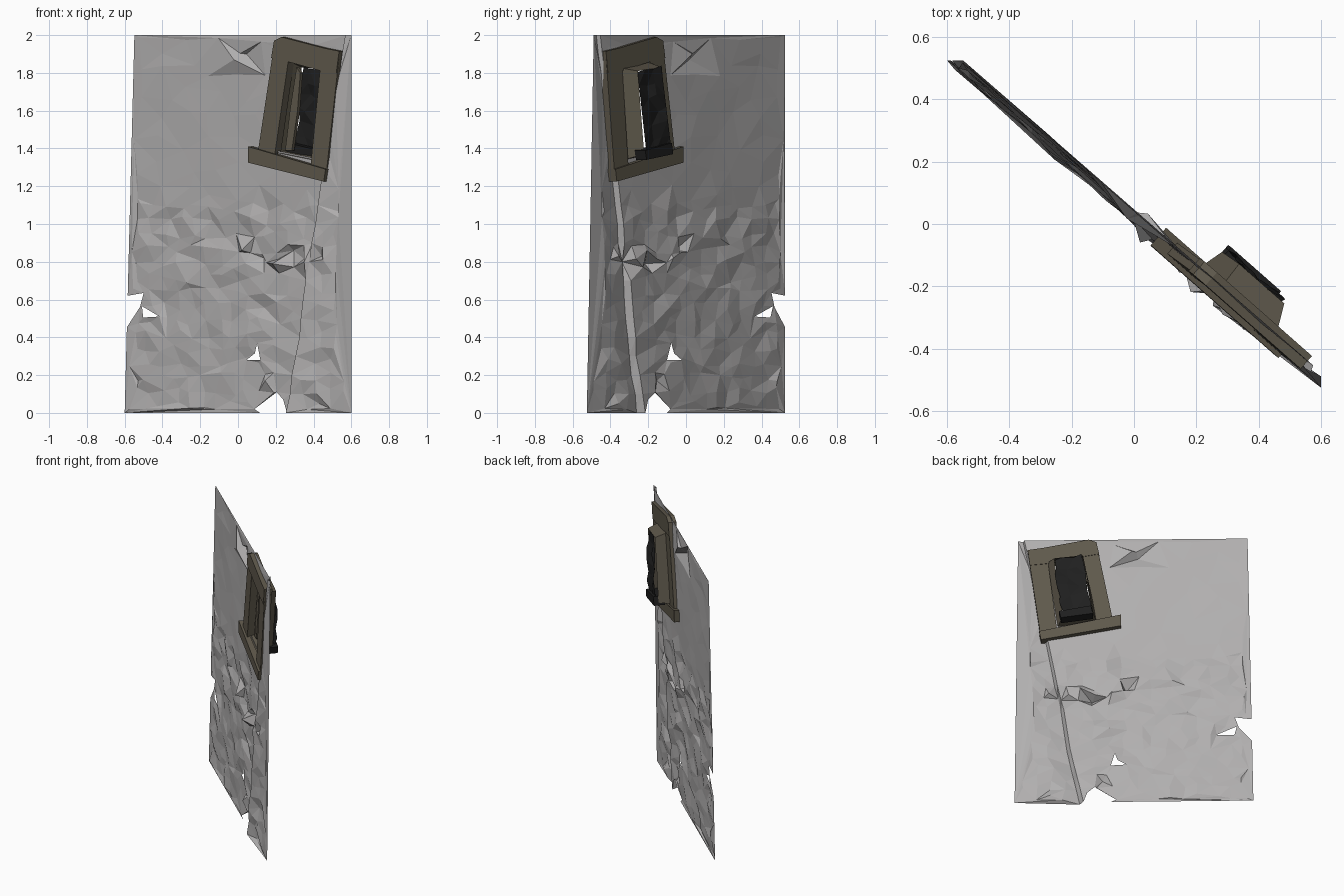
import bpy, bmesh, random
from mathutils import Vector
from mathutils.geometry import delaunay_2d_cdt

random.seed(4)
if "Cube" in bpy.data.objects:
    bpy.data.objects.remove(bpy.data.objects["Cube"], do_unlink=True)


def material(name, color):
    m = bpy.data.materials.new(name)
    m.use_nodes = True
    m.diffuse_color = (*color, 1)
    bsdf = m.node_tree.nodes["Principled BSDF"]
    bsdf.inputs["Base Color"].default_value = (*color, 1)
    bsdf.inputs["Roughness"].default_value = 0.8
    return m


PLASTER = material("grey plaster", (0.44, 0.43, 0.43))
WOOD = material("weathered wood", (0.115, 0.10, 0.072))
DARK = material("dark pane", (0.014, 0.014, 0.014))

BACK = Vector((0.659, 0.753, 0))  # direction out of the rear of the wall


def on_wall(x, z, depth=0.0):
    """Point on the leaning diagonal wall, pushed to the rear by depth."""
    return Vector((x, -0.875 * x + 0.0225 * z, z)) + BACK * depth


def make_object(name, bm, mat):
    mesh = bpy.data.meshes.new(name)
    bm.to_mesh(mesh)
    bm.free()
    mesh.materials.append(mat)
    obj = bpy.data.objects.new(name, mesh)
    bpy.context.collection.objects.link(obj)
    return obj


def inside(p, poly):
    hit = False
    for a, b in zip(poly, poly[1:] + poly[:1]):
        if (a[1] > p[1]) != (b[1] > p[1]):
            if p[0] < a[0] + (p[1] - a[1]) * (b[0] - a[0]) / (b[1] - a[1]):
                hit = not hit
    return hit


def crack_x(z):
    path = [(0, 0.26), (0.4, 0.33), (0.75, 0.37), (0.9, 0.40), (1.24, 0.45), (2, 0.575)]
    for (z0, x0), (z1, x1) in zip(path, path[1:]):
        if z <= z1:
            return x0 + (x1 - x0) * (z - z0) / (z1 - z0)
    return path[-1][1]


def left_edge(z):
    return -0.6 + 0.0257 * z


# Wall sheet: outline, torn holes and window opening
notch = [(-0.7, 0.6), (-0.5, 0.635), (-0.52, 0.56), (-0.7, 0.28)]
tear = [(-0.51, 0.565), (-0.41, 0.51), (-0.5, 0.505)]
hole = [(0.1, 0.37), (0.12, 0.28), (0.04, 0.28), (0.085, 0.315)]
bite = [(0.13, -0.01), (0.09, 0.02), (0.2, 0.11), (0.24, 0.07), (0.262, -0.01)]
opening = [(0.27, 1.87), (0.46, 1.85), (0.4, 1.35), (0.2, 1.39)]
holes = [notch, tear, hole, bite, opening]
outline = [(left_edge(0), 0), (0.6, 0), (0.6, 2), (left_edge(2), 2)]

points, edges = [], []


def add_path(path, closed):
    first = len(points)
    points.extend(Vector(p) for p in path)
    n = len(path)
    edges.extend((first + i, first + (i + 1) % n) for i in range(n if closed else n - 1))


add_path(outline, True)
for h in holes:
    add_path(h, True)
heights = [i / 10 for i in range(21)]
for side in (0, 0.007):
    add_path([(crack_x(z) + side, z) for z in heights], False)

# Scattered vertices, denser on the battered lower half
z = 0.04
while z < 1.96:
    step = 0.075 if z < 1.1 else 0.13
    x = left_edge(z) + 0.04
    while x < 0.57:
        p = (x + random.uniform(-0.3, 0.3) * step, z + random.uniform(-0.35, 0.35) * step)
        if (abs(p[0] - crack_x(p[1])) > 0.035 and 0.01 < p[1] < 1.99
                and left_edge(p[1]) + 0.01 < p[0] < 0.59
                and not any(inside(p, h) for h in holes)):
            points.append(Vector(p))
        x += step
    z += step

# Sharp local dents: x, height, depth
dents = [(0.05, 0.86, -0.04), (0.12, 0.82, 0.02), (0.22, 0.79, -0.045), (0.28, 0.86, 0.02),
         (0.38, 0.80, -0.05), (0.43, 0.83, 0.02), (0.0, 1.87, -0.035), (0.03, 1.9, 0.02),
         (0.16, 0.17, -0.03)]
dent_depth = {}
for x, z, d in dents:
    dent_depth[len(points)] = d
    points.append(Vector((x, z)))

verts, _, faces, origins, _, _ = delaunay_2d_cdt(points, edges, [], 0, 1e-5)
bm = bmesh.new()
sheet = []
for v, origin in zip(verts, origins):
    x, z = v
    pos = on_wall(x, z)
    border = z < 0.005 or z > 1.995 or x > 0.595 or x < left_edge(z) + 0.005
    if not border:
        pos += BACK * random.gauss(0, 0.0065 if z < 1.1 else 0.0025)
    for i in origin:
        pos += BACK * dent_depth.get(i, 0)
    # Stepped fold along the crack, fading to both sides
    gap = x - crack_x(z)
    strength = max(0, 1 - abs(gap) / 0.13) * (1 - 0.32 * z)
    if gap > 0.003:
        pos.y -= 0.03 * strength
        if gap < 0.01:
            pos.x -= 0.014
    else:
        pos.y += 0.012 * strength
    pos.x = min(max(pos.x, -0.6), 0.6)
    sheet.append(bm.verts.new(pos))
for f in faces:
    centre = sum((verts[i] for i in f), Vector((0, 0))) / len(f)
    if inside(centre, outline) and not any(inside(centre, h) for h in holes):
        bm.faces.new([sheet[i] for i in f])
bmesh.ops.delete(bm, geom=[v for v in bm.verts if not v.link_faces], context='VERTS')
make_object("wall_sheet", bm, PLASTER)


def board(name, shape, front, rear, mat=WOOD):
    """Plank with a given outline on the wall and a front and rear depth."""
    bm = bmesh.new()
    a = [bm.verts.new(on_wall(x, z, front)) for x, z in shape]
    b = [bm.verts.new(on_wall(x, z, rear)) for x, z in shape]
    bm.faces.new(a)
    bm.faces.new(b[::-1])
    n = len(shape)
    for i in range(n):
        bm.faces.new((a[i], b[i], b[(i + 1) % n], a[(i + 1) % n]))
    bmesh.ops.recalc_face_normals(bm, faces=bm.faces)
    return make_object(name, bm, mat)


# Crooked window frame, seen on both sides of the wall
board("left_jamb", [(0.20, 1.90), (0.12, 1.37), (0.21, 1.36), (0.285, 1.88)], -0.025, 0.022)
board("right_jamb", [(0.455, 1.86), (0.40, 1.30), (0.485, 1.28), (0.55, 1.87)], -0.025, 0.022)
board("window_head", [(0.21, 1.97), (0.25, 1.99), (0.48, 1.93), (0.555, 1.915),
                      (0.54, 1.80), (0.46, 1.81), (0.28, 1.86), (0.195, 1.88)], -0.03, 0.025)
board("window_sill", [(0.08, 1.41), (0.49, 1.29), (0.48, 1.225), (0.08, 1.325)], -0.04, 0.035)

# Recess projecting behind the wall: wooden reveals and a dark buckled back
rim = [(0.28, 1.86), (0.46, 1.83), (0.40, 1.34), (0.20, 1.38)]
back = [(0.275, 1.83), (0.42, 1.81), (0.37, 1.37), (0.22, 1.39)]
bm = bmesh.new()
a = [bm.verts.new(on_wall(x, z, -0.01)) for x, z in rim]
b = [bm.verts.new(on_wall(x, z, 0.095)) for x, z in back]
for i in range(4):
    bm.faces.new((a[i], a[(i + 1) % 4], b[(i + 1) % 4], b[i]))
make_object("window_reveal", bm, WOOD)

bm = bmesh.new()
rows, cols = 7, 4
corners = [Vector(p) for p in back]
grid = []
for r in range(rows):
    t = r / (rows - 1)
    left, right = corners[0].lerp(corners[3], t), corners[1].lerp(corners[2], t)
    row = []
    for c in range(cols):
        p = left.lerp(right, c / (cols - 1))
        wobble = random.uniform(-0.012, 0.012)
        row.append(bm.verts.new(on_wall(p.x + wobble, p.y + wobble, 0.092 + 0.02 * t + wobble)))
    grid.append(row)
for r in range(rows - 1):
    for c in range(cols - 1):
        bm.faces.new((grid[r][c], grid[r][c + 1], grid[r + 1][c + 1], grid[r + 1][c]))
bmesh.ops.triangulate(bm, faces=bm.faces)
make_object("dark_back_panel", bm, DARK)

# Loose inner sash strip and the dark lump resting on the sill
board("sash_strip", [(0.30, 1.83), (0.265, 1.60), (0.24, 1.39), (0.275, 1.39),
                     (0.305, 1.60), (0.32, 1.80)], 0.015, 0.035)
board("sill_lump", [(0.23, 1.43), (0.39, 1.39), (0.38, 1.34), (0.22, 1.37)], 0.05, 0.125, DARK)
